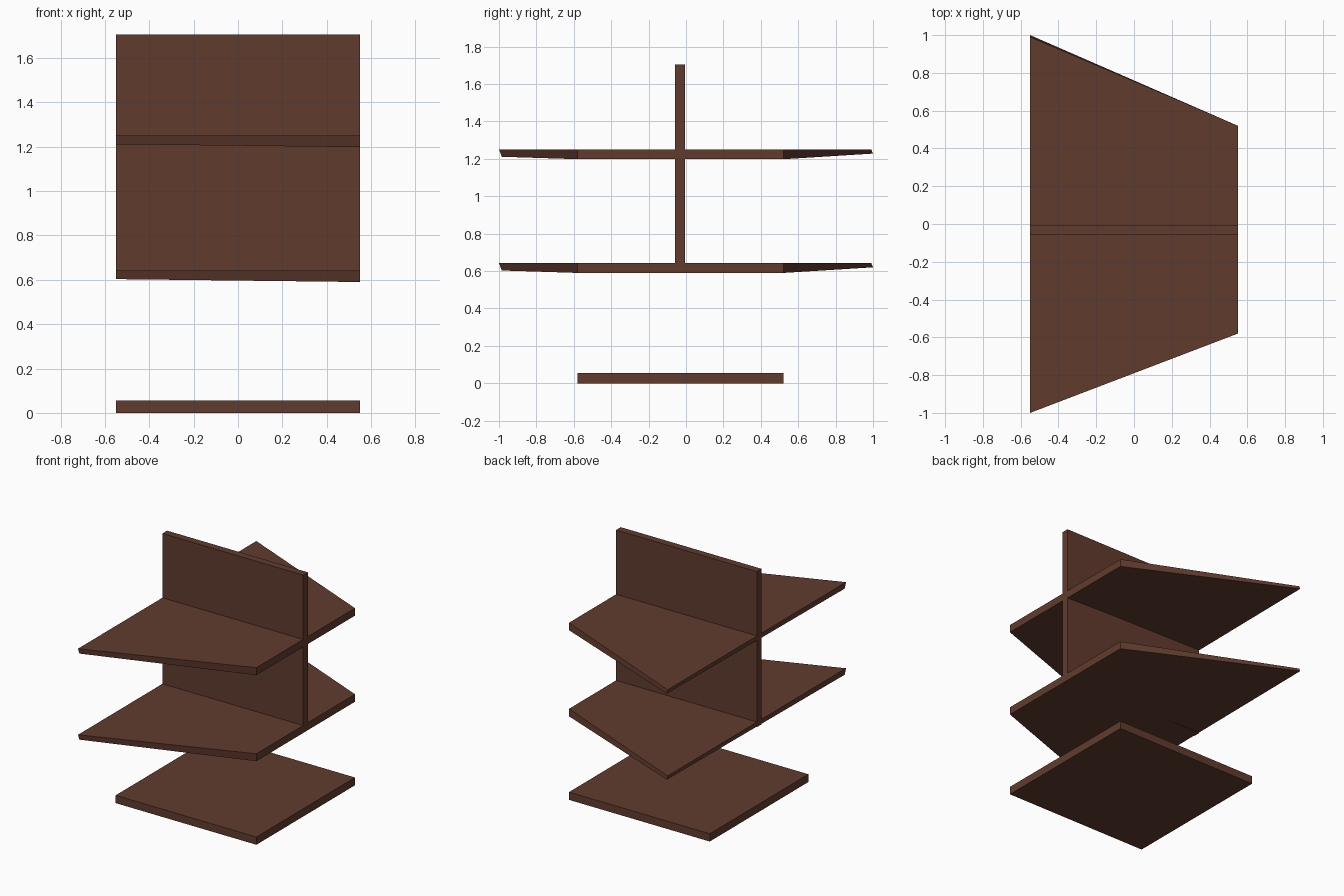
import bpy

if "Cube" in bpy.data.objects:
    bpy.data.objects.remove(bpy.data.objects["Cube"])

brown = bpy.data.materials.new("dark brown wood")
brown.diffuse_color = (0.118, 0.044, 0.027, 1.0)
brown.use_nodes = True
brown.node_tree.nodes["Principled BSDF"].inputs["Base Color"].default_value = brown.diffuse_color


def prism(name, top, bottom):
    """Solid plate between matching top and bottom outlines (counter-clockwise)."""
    n = len(top)
    faces = [tuple(range(n)), tuple(range(2 * n - 1, n - 1, -1))]
    faces += [(i, i + n, (i + 1) % n + n, (i + 1) % n) for i in range(n)]
    mesh = bpy.data.meshes.new(name)
    mesh.from_pydata(top + bottom, [], faces)
    mesh.materials.append(brown)
    obj = bpy.data.objects.new(name, mesh)
    bpy.context.collection.objects.link(obj)
    return obj


def box(name, x0, x1, y0, y1, z0, z1):
    outline = [(x0, y0), (x1, y0), (x1, y1), (x0, y1)]
    return prism(name, [(x, y, z1) for x, y in outline],
                 [(x, y, z0) for x, y in outline])


W, FRONT, BACK = 0.55, -0.58, 0.52

# Square base plate
box("base_plate", -W, W, FRONT, BACK, 0.0, 0.055)

# Two flared shelves, slightly thinner toward the wide left edge
for name, z in (("lower_shelf", 0.59), ("upper_shelf", 1.198)):
    t = z + 0.053
    prism(name,
          [(-W, -1.0, t), (W, FRONT, t), (W, BACK, t), (-W, 0.99, t)],
          [(-W, -0.985, z + 0.013), (W, FRONT, z), (W, BACK, z), (-W, 1.0, z + 0.03)])

# Upright divider passing through the upper shelf
box("upright_divider", -W, W, -0.058, -0.006, 0.607, 1.705)
